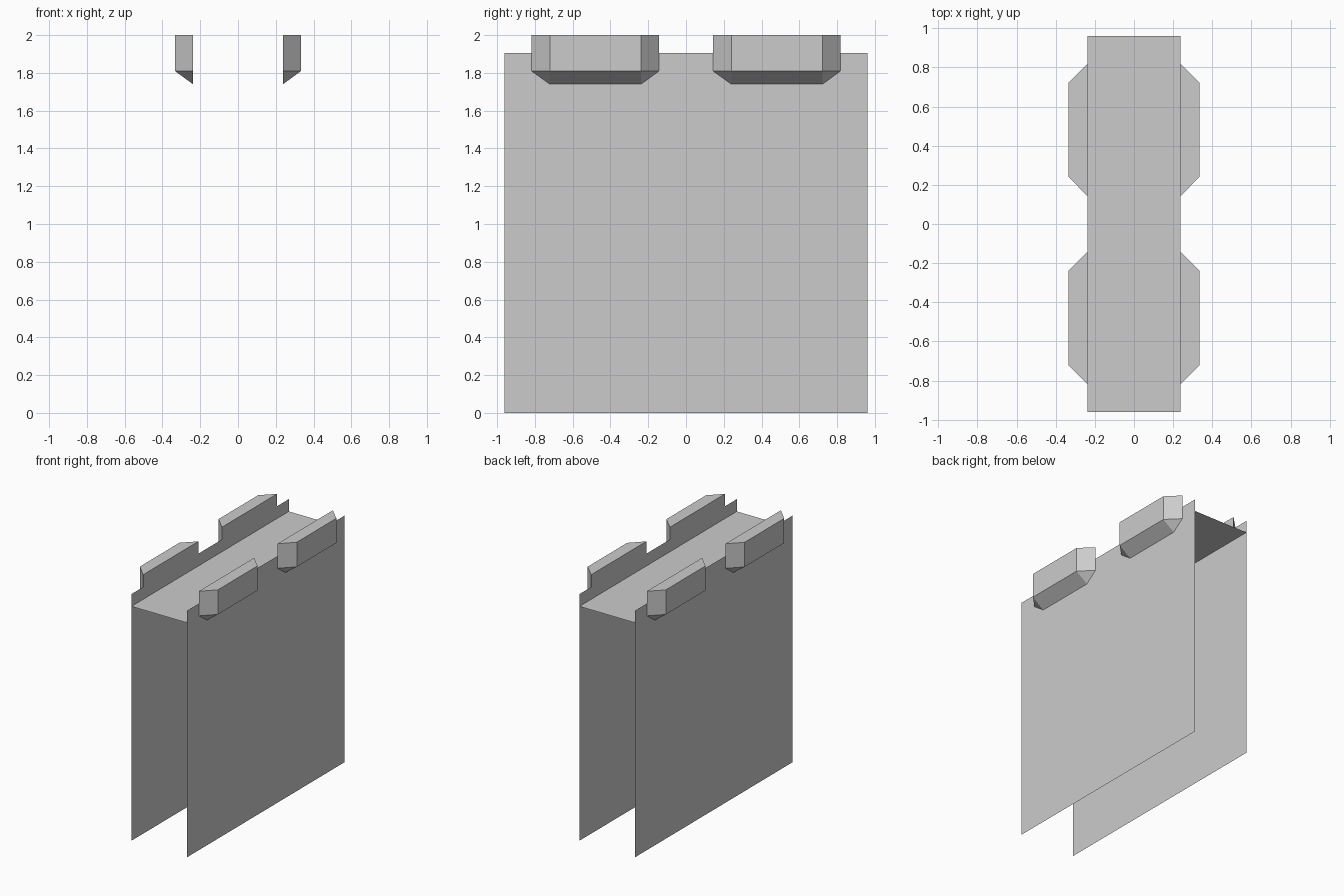
import bpy
import bmesh

if "Cube" in bpy.data.objects:
    bpy.data.objects.remove(bpy.data.objects["Cube"])

HX, HY = 0.238, 0.96                 # half width and half length of the body
OUT = 0.334                          # outer face of the lugs
Y0, Y1, Y2, Y3 = 0.143, 0.24, 0.723, 0.818   # lug stations along y
Z_LOW, Z_DECK, Z_RIM, Z_TOP = 1.74, 1.81, 1.905, 2.0


def make(name, verts, faces):
    mesh = bpy.data.meshes.new(name)
    mesh.from_pydata(verts, [], faces)
    bm = bmesh.new()
    bm.from_mesh(mesh)
    bmesh.ops.remove_doubles(bm, verts=bm.verts, dist=1e-5)
    bm.to_mesh(mesh)
    bm.free()
    obj = bpy.data.objects.new(name, mesh)
    bpy.context.collection.objects.link(obj)
    return obj


def oriented(faces, s):
    # Reverse the winding on the mirrored side so normals stay outward
    return faces if s > 0 else [f[::-1] for f in faces]


for s, side in ((1, "right"), (-1, "left")):
    # Thin side wall with two raised tabs behind the lugs
    half = [(Y0, Z_RIM), (Y0, Z_TOP), (Y3, Z_TOP), (Y3, Z_RIM), (HY, Z_RIM)]
    rim = [(-y, z) for y, z in reversed(half)] + half
    outline = [(HY, 0), *reversed(rim), (-HY, 0)]
    verts = [(s * HX, y, z) for y, z in reversed(outline)]
    n = len(verts)
    make(f"{side}_wall", verts, oriented([tuple(range(n))[::1]], s))

    # Chamfered lugs on the outside of each wall
    for end, off in (("front", -(Y0 + Y3)), ("back", 0)):
        plan = [(HX, Y0), (OUT, Y1), (OUT, Y2), (HX, Y3)]
        verts = [(s * x, y + off, z) for z in (Z_TOP, Z_DECK) for x, y in plan]
        verts += [(s * HX, y + off, Z_LOW) for y in (Y1, Y2)]
        faces = [(0, 1, 2, 3),                                  # top
                 (4, 5, 1, 0), (5, 6, 2, 1), (6, 7, 3, 2),      # sides
                 (8, 9, 6, 5), (8, 5, 4), (9, 7, 6)]            # underside
        make(f"{side}_{end}_lug", verts, oriented(faces, s))

# Deck panel joining the walls just below the rim
make("deck", [(-HX, -HY, Z_DECK), (HX, -HY, Z_DECK), (HX, HY, Z_DECK), (-HX, HY, Z_DECK)],
     [(0, 1, 2, 3)])
